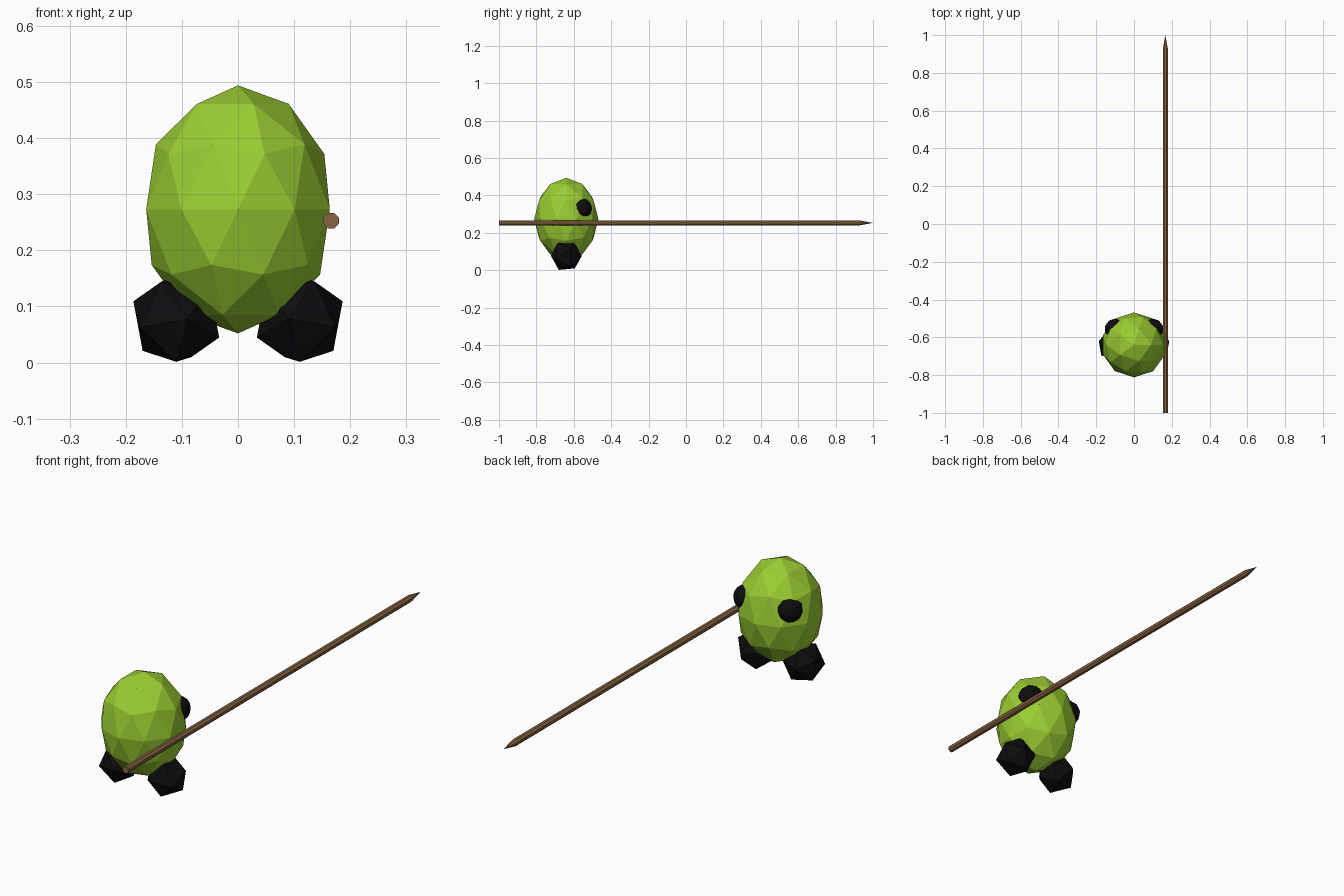
import bpy, math
from mathutils import Vector, Matrix

if "Cube" in bpy.data.objects:
    bpy.data.objects.remove(bpy.data.objects["Cube"])


def material(name, rgb):
    m = bpy.data.materials.new(name)
    m.diffuse_color = (*rgb, 1)
    m.use_nodes = True
    m.node_tree.nodes["Principled BSDF"].inputs["Base Color"].default_value = m.diffuse_color
    return m


green = material("yellow green", (0.323, 0.610, 0.032))
black = material("black", (0.004, 0.004, 0.005))
brown = material("wood brown", (0.25, 0.127, 0.055))


def ball(name, subdivisions, centre, shape, mat):
    bpy.ops.mesh.primitive_ico_sphere_add(subdivisions=subdivisions, radius=1)
    ob = bpy.context.object
    ob.name = name
    ob.data.transform(shape)
    ob.location = centre
    ob.data.materials.append(mat)
    return ob


def mirrored(ob, name):
    copy = ob.copy()
    copy.data = ob.data.copy()
    copy.name = name
    copy.data.transform(Matrix.Diagonal((-1, 1, 1, 1)))
    copy.data.flip_normals()
    copy.location.x *= -1
    bpy.context.collection.objects.link(copy)


# egg-shaped body
ball("body", 2, (0, -0.64, 0.273), Matrix.Diagonal((0.172, 0.172, 0.221, 1)), green)

# feet: tilted icosahedra, oriented by their two lowest corners
low_a = Vector((0, -0.04, -0.0755)).normalized()
low_b = Vector((0.025, 0.04, -0.0685)).normalized()
z = -low_a
x = -(low_b - low_a * low_b.dot(low_a)).normalized()
y = z.cross(x)
tilt = Matrix((x, y, z)).transposed().to_4x4() @ Matrix.Scale(0.0855, 4)
foot = ball("left_foot", 1, (-0.11, -0.64, 0.077), tilt, black)
mirrored(foot, "right_foot")

# eyes: balls sunk into the body on the +y side
eye = ball("left_eye", 2, (-0.1, -0.556, 0.33), Matrix.Scale(0.055, 4), black)
mirrored(eye, "right_eye")


# spear: eight-sided shaft with a pointed tip along +y
def rod(name, y0, y1, r0, r1):
    bpy.ops.mesh.primitive_cone_add(vertices=8, radius1=r0, radius2=r1, depth=y1 - y0)
    ob = bpy.context.object
    ob.name = name
    ob.data.transform(Matrix.Rotation(-math.pi / 2, 4, 'X')
                      @ Matrix.Rotation(math.pi / 8, 4, 'Z'))
    ob.location = (0.166, (y0 + y1) / 2, 0.253)
    ob.data.materials.append(brown)


rod("spear_shaft", -1, 0.925, 0.0148, 0.0148)
rod("spear_tip", 0.925, 1, 0.0148, 0)
